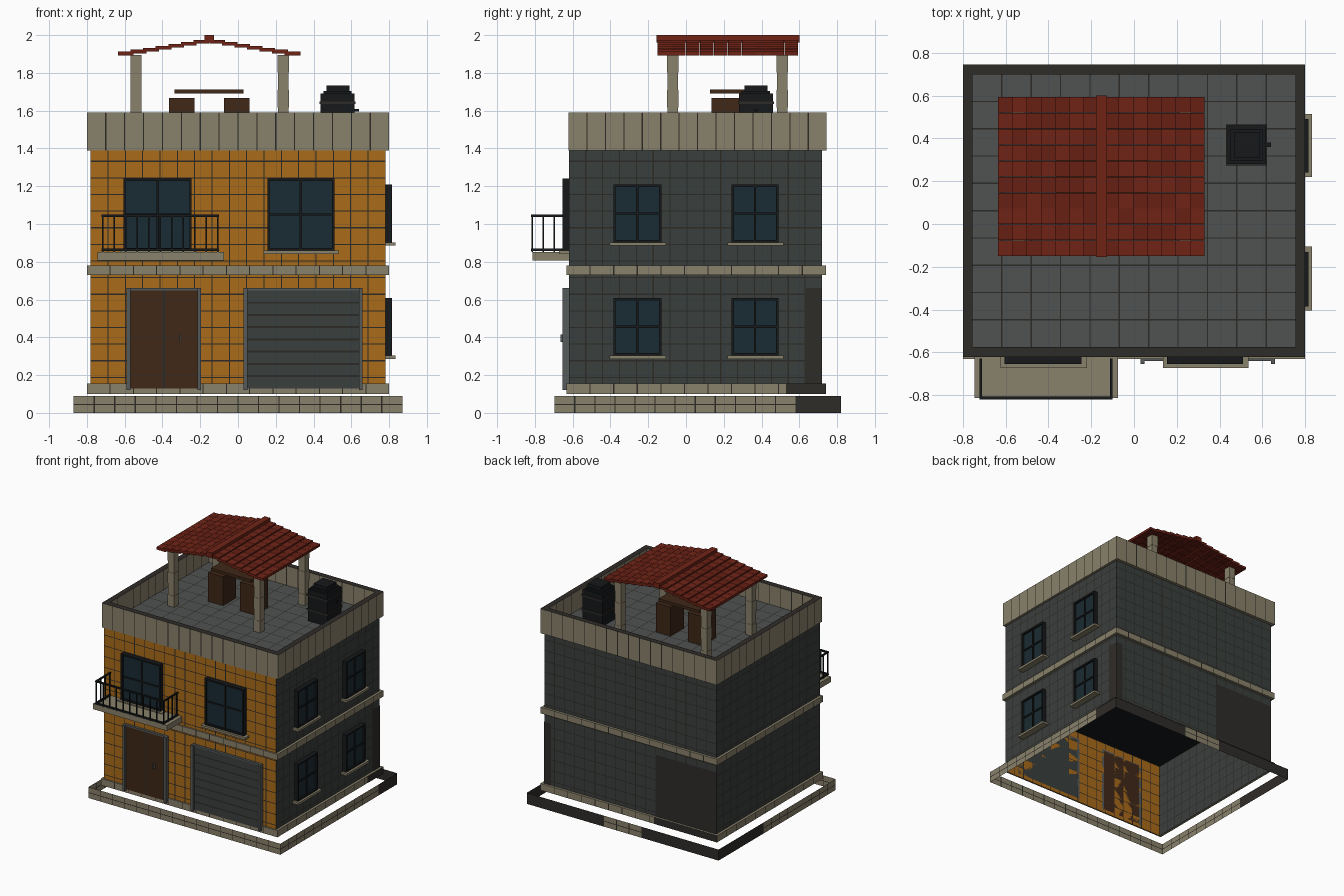
import bpy, random
from mathutils import Vector

if "Cube" in bpy.data.objects:
    bpy.data.objects.remove(bpy.data.objects["Cube"])

random.seed(4)


def mat(name, r, g, b):
    m = bpy.data.materials.new(name)
    m.diffuse_color = (r, g, b, 1)
    m.use_nodes = True
    m.node_tree.nodes["Principled BSDF"].inputs["Base Color"].default_value = m.diffuse_color
    return m


ORANGE = mat("orange", .40, .145, .01)
SLATE = mat("slate", .042, .049, .047)
PLAIN = mat("plain_dark", .028, .025, .022)
BEIGE = mat("beige", .25, .22, .145)
FLOOR = mat("roof_grey", .08, .085, .082)
LINE = mat("joint", .025, .023, .018)
BROWN = mat("brown", .05, .021, .009)
GREY = mat("frame_grey", .09, .1, .1)
BLACK = mat("black", .008, .009, .01)
GLASS = mat("glass", .01, .024, .033)
REDS = [mat("red_a", .16, .017, .008), mat("red_b", .135, .014, .007)]


def make(name, verts, faces, mats, idx=None):
    me = bpy.data.meshes.new(name)
    me.from_pydata(verts, [], faces)
    for m in mats:
        me.materials.append(m)
    if idx:
        me.polygons.foreach_set("material_index", idx)
    ob = bpy.data.objects.new(name, me)
    bpy.context.collection.objects.link(ob)
    return ob


def box(name, x0, x1, y0, y1, z0, z1, m):
    v = [(x, y, z) for x in (x0, x1) for y in (y0, y1) for z in (z0, z1)]
    f = [(0, 1, 3, 2), (4, 6, 7, 5), (0, 4, 5, 1), (2, 3, 7, 6), (0, 2, 6, 4), (1, 5, 7, 3)]
    return make(name, v, f, [m])


def panel(name, o, u, v, m, tu=.09, tv=.09, gap=.006):
    """Flat sheet of tiles with thin joint strips; it faces u x v."""
    o, u, v = Vector(o), Vector(u), Vector(v)

    def cuts(length, t):
        n = max(1, round(length / t))
        c = [0.0]
        for i in range(1, n):
            c += [i / n - gap / 2 / length, i / n + gap / 2 / length]
        return c + [1.0]
    a, b = cuts(u.length, tu), cuts(v.length, tv)
    verts = [o + u * s + v * t for t in b for s in a]
    w = len(a)
    faces, idx = [], []
    for j in range(len(b) - 1):
        for i in range(w - 1):
            k = j * w + i
            faces.append((k, k + 1, k + w + 1, k + w))
            idx.append(1 if i % 2 or j % 2 else 0)
    return make(name, verts, faces, [m, LINE], idx)


def shell(name, x0, x1, y0, y1, z0, z1, mats, tu=.09, tv=.09, inward=False):
    """Four upright tiled sheets: front, right, back, left."""
    c = [(x0, y0), (x1, y0), (x1, y1), (x0, y1)]
    for i, side in enumerate(("front", "right", "back", "left")):
        p, q = c[i], c[(i + 1) % 4]
        if inward:
            p, q = q, p
        panel(f"{name}_{side}", (*p, z0), (q[0] - p[0], q[1] - p[1], 0), (0, 0, z1 - z0),
              mats[i], tu, tv)


def annulus(name, o, i, z, m, up=True):
    """Flat rectangular ring between rectangles o and i."""
    v = [(x, y, z) for r in (o, i) for x, y in
         ((r[0], r[2]), (r[1], r[2]), (r[1], r[3]), (r[0], r[3]))]
    f = [(k, (k + 1) % 4, (k + 1) % 4 + 4, k + 4) for k in range(4)]
    make(name, v, f if up else [t[::-1] for t in f], [m])


# plinth ring, partly plain at the back
X, YF, YB, H = .87, -.695, .82, .09
panel("plinth_front", (-X, YF, 0), (2 * X, 0, 0), (0, 0, H), BEIGE, .11, .045)
panel("plinth_right", (X, YF, 0), (0, 1.275, 0), (0, 0, H), BEIGE, .11, .045)
panel("plinth_right_plain", (X, .58, 0), (0, .24, 0), (0, 0, H), PLAIN, 9, 9)
panel("plinth_left", (-X, .24, 0), (0, -.935, 0), (0, 0, H), BEIGE, .11, .045)
panel("plinth_left_plain", (-X, YB, 0), (0, -.58, 0), (0, 0, H), PLAIN, 9, 9)
panel("plinth_back_right", (X, YB, 0), (-.7, 0, 0), (0, 0, H), PLAIN, 9, 9)
panel("plinth_back_middle", (.17, YB, 0), (-.34, 0, 0), (0, 0, H), BEIGE, .11, .045)
panel("plinth_back_left", (-.17, YB, 0), (-.7, 0, 0), (0, 0, H), PLAIN, 9, 9)

# walls, ceiling and roof floor
WALL = (-.78, .78, -.62, .72)
shell("wall", *WALL, .10, 1.42, [ORANGE, SLATE, SLATE, SLATE])
panel("ceiling", (-.78, .72, .72), (1.56, 0, 0), (0, -1.34, 0), BLACK, 9, 9)
panel("roof_floor", (-.755, -.575, 1.43), (1.51, 0, 0), (0, 1.275, 0), FLOOR, .14, .13)

# plain patches on the lower storey
panel("back_patch_left", (-.23, .722, .1), (-.55, 0, 0), (0, 0, .56), PLAIN, 9, 9)
panel("back_patch_right", (.78, .722, .1), (-.06, 0, 0), (0, 0, .56), PLAIN, 9, 9)
panel("side_patch", (.782, .63, .155), (0, .09, 0), (0, 0, .505), PLAIN, 9, 9)
panel("base_patch_side", (.802, .53, .10), (0, .21, 0), (0, 0, .055), PLAIN, 9, 9)
panel("base_patch_back", (-.23, .742, .10), (-.57, 0, 0), (0, 0, .055), PLAIN, 9, 9)

# base and storey bands
BAND = (-.80, .80, -.632, .74)
for name, z0, z1 in (("base_band", .10, .155), ("storey_band", .73, .78)):
    shell(name, *BAND, z0, z1, [BEIGE] * 4, .12, 9)
    annulus(name + "_top", BAND, WALL, z1, BEIGE)
    annulus(name + "_bottom", BAND, WALL, z0, BEIGE, False)

# parapet
PAR, INN = (-.80, .80, -.622, .745), (-.755, .755, -.575, .70)
shell("parapet", *PAR, 1.39, 1.59, [BEIGE] * 4, .1, .2)
shell("parapet_inside", *INN, 1.43, 1.59, [BEIGE] * 4, .1, 9, True)
annulus("parapet_cap", PAR, INN, 1.59, PLAIN)
annulus("parapet_bottom", PAR, WALL, 1.39, BEIGE, False)


# windows: box mapped to the front (axis 0) or the right wall (axis 1)
def wbox(name, side, a0, a1, d0, d1, z0, z1, m):
    if side:
        box(name, .78 + d0, .78 + d1, a0, a1, z0, z1, m)
    else:
        box(name, a0, a1, -.62 - d1, -.62 - d0, z0, z1, m)


def window(name, side, a0, a1, z0, z1):
    t, c, h = .013, (a0 + a1) / 2, (z0 + z1) / 2
    wbox(name + "_glass", side, a0 + t, a1 - t, 0, .02, z0 + t, z1 - t, GLASS)
    for k, (p, q, r, s) in enumerate(((a0, a0 + t, z0, z1), (a1 - t, a1, z0, z1),
                                      (a0 + t, a1 - t, z0, z0 + t), (a0 + t, a1 - t, z1 - t, z1),
                                      (c - .006, c + .006, z0 + t, z1 - t),
                                      (a0 + t, a1 - t, h - .006, h + .006))):
        wbox(f"{name}_frame_{k}", side, p, q, 0, .035 if k < 4 else .028, r, s, BLACK)
    wbox(name + "_sill", side, a0 - .02, a1 + .025, 0, .053, z0 - .018, z0, BEIGE)


window("front_window_left", 0, -.605, -.245, .86, 1.24)
window("front_window_right", 0, .155, .51, .86, 1.24)
for i, (a0, a1) in enumerate(((-.385, -.13), (.24, .49))):
    for j, z in enumerate((.303, .903)):
        window(f"side_window_{i}_{j}", 1, a0, a1, z, z + .305)


# doors: tiled leaf with a grey surround
def surround(name, x0, x1):
    for k, (a, b) in enumerate(((x0, x0 + .02), (x1 - .02, x1))):
        box(f"{name}_jamb_{k}", a, b, -.655, -.62, .12, .66, GREY)
    box(name + "_head", x0 + .02, x1 - .02, -.64, -.62, .648, .66, GREY)


surround("entry", -.59, -.195)
box("entry_core", -.57, -.215, -.634, -.62, .13, .648, BROWN)
panel("entry_leaves", (-.57, -.636, .13), (.355, 0, 0), (0, 0, .518), BROWN, .178, .9, .01)
box("entry_handle", -.31, -.301, -.665, -.634, .375, .415, GREY)
surround("garage", .03, .66)
box("garage_core", .05, .64, -.634, -.62, .13, .648, SLATE)
panel("garage_slats", (.05, -.636, .13), (.59, 0, 0), (0, 0, .518), SLATE, 9, .065, .01)

# balcony with railing
box("balcony_slab", -.745, -.075, -.813, -.62, .807, .852, BEIGE)
for k, z in enumerate((.857, 1.037)):
    box(f"rail_front_{k}", -.722, -.10, -.82, -.806, z, z + .012, BLACK)
    for s, x in enumerate((-.722, -.112)):
        box(f"rail_side_{k}_{s}", x, x + .012, -.806, -.63, z, z + .012, BLACK)
for i in range(11):
    x = -.72 + i * .061
    box(f"baluster_front_{i}", x, x + .008, -.817, -.809, .852, 1.04, BLACK)
for i in range(1, 4):
    for s, x in enumerate((-.72, -.11)):
        y = -.817 + i * .058
        box(f"baluster_side_{i}_{s}", x, x + .008, y, y + .008, .852, 1.04, BLACK)

# canopy posts
for i, x in enumerate((-.54, .24)):
    for j, y in enumerate((-.07, .51)):
        for k in range(5):
            z, e = 1.43 + k * .093, .03 - .002 * (k % 2)
            box(f"post_{i}_{j}_{k}", x - e, x + e, y - e, y + e, z, z + .093, BEIGE)

# canopy roof: overlapping rows of tiles climbing to a ridge
CX, ROWS, TILES = -.1525, 7, 10
for s in (-1, 1):
    for r in range(ROWS):
        xa = CX + s * (.4825 - r * .0665)
        xb = xa - s * .083
        z = 1.892 + r * .0105
        for t in range(TILES):
            y = -.15 + t * .0745
            box(f"roof_tile_{s}_{r}_{t}", min(xa, xb), max(xa, xb), y, y + .0725,
                z, z + .02, random.choice(REDS))
box("roof_ridge", CX - .026, CX + .026, -.155, .6, 1.962, 2.0, REDS[0])

# table and two seats
box("table_top", -.335, .03, .128, .312, 1.69, 1.713, BROWN)
for i, x in enumerate((-.365, -.075)):
    box(f"seat_{i}", x, x + .135, .135, .305, 1.43, 1.667, BROWN)

# water tank
box("tank_body", .437, .617, .28, .46, 1.43, 1.69, BLACK)
for k, z in enumerate((1.52, 1.635)):
    box(f"tank_rib_{k}", .431, .623, .274, .466, z, z + .014, PLAIN)
box("tank_shoulder", .452, .602, .295, .445, 1.69, 1.705, BLACK)
box("tank_lid", .468, .59, .309, .431, 1.705, 1.733, BLACK)
box("tank_outlet", .617, .64, .36, .38, 1.595, 1.61, BLACK)
